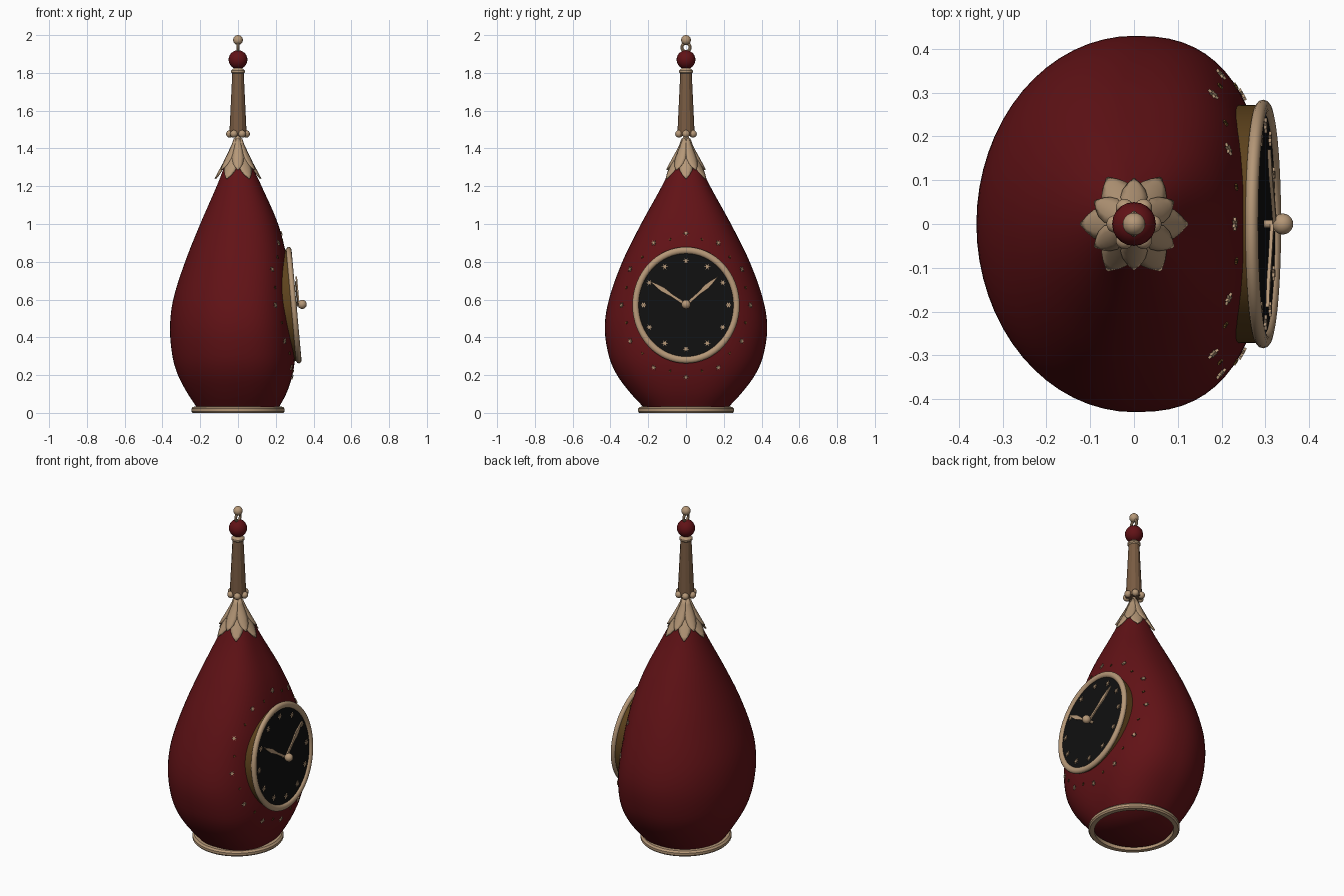
import bpy, bmesh, math
from mathutils import Matrix, Vector

cube = bpy.data.objects.get("Cube")
if cube:
    bpy.data.objects.remove(cube, do_unlink=True)
TAU = math.tau


def material(name, rgb):
    m = bpy.data.materials.new(name)
    m.use_nodes = True
    m.diffuse_color = (*rgb, 1)
    bsdf = m.node_tree.nodes["Principled BSDF"]
    bsdf.inputs["Base Color"].default_value = (*rgb, 1)
    bsdf.inputs["Roughness"].default_value = 0.6
    return m


RED = material("deep red", (0.12, 0.006, 0.008))
CREAM = material("cream gold", (0.46, 0.31, 0.185))
BROWN = material("brown", (0.19, 0.105, 0.055))
BRONZE = material("dark bronze", (0.11, 0.055, 0.012))
BLACK = material("black", (0.005, 0.005, 0.005))


def finish(name, bm, mat, matrix=Matrix(), smooth=40):
    bmesh.ops.recalc_face_normals(bm, faces=bm.faces)
    me = bpy.data.meshes.new(name)
    bm.to_mesh(me)
    bm.free()
    me.transform(matrix)
    me.materials.append(mat)
    ob = bpy.data.objects.new(name, me)
    bpy.context.collection.objects.link(ob)
    bpy.ops.object.select_all(action='DESELECT')
    ob.select_set(True)
    bpy.context.view_layer.objects.active = ob
    bpy.ops.object.shade_smooth_by_angle(angle=math.radians(smooth))
    return ob


def loft(bm, rings, closed=False, caps=True):
    """Join equal rings of points with quads."""
    loops = [[bm.verts.new(p) for p in r] for r in rings]
    pairs = list(zip(loops, loops[1:])) + ([(loops[-1], loops[0])] if closed else [])
    for a, b in pairs:
        for i in range(len(a)):
            j = (i + 1) % len(a)
            bm.faces.new((a[i], a[j], b[j], b[i]))
    if caps and not closed:
        bm.faces.new(loops[0][::-1])
        bm.faces.new(loops[-1])


def lathe(name, profile, mat, sides=32, sx=1, sy=1, matrix=Matrix(), closed=False, smooth=40):
    bm = bmesh.new()
    loft(bm, [[(r * sx * math.cos(TAU * i / sides), r * sy * math.sin(TAU * i / sides), z)
               for i in range(sides)] for r, z in profile], closed)
    return finish(name, bm, mat, matrix, smooth)


def ball(name, pos, r, mat):
    bm = bmesh.new()
    bmesh.ops.create_uvsphere(bm, u_segments=20, v_segments=12, radius=r)
    return finish(name, bm, mat, Matrix.Translation(pos))


def plate(name, points, depth, mat, matrix):
    bm = bmesh.new()
    loft(bm, [[(x, y, 0) for x, y in points], [(x, y, depth) for x, y in points]])
    return finish(name, bm, mat, matrix, 20)


# Body: height, side half width, back depth, front depth
PROFILE = [(0.01, .205, .205, .205), (0.1, .29, .265, .255), (0.2, .365, .318, .288),
           (0.3, .408, .347, .302), (0.45, .43, .36, .297), (0.6, .408, .343, .283),
           (0.8, .337, .28, .262), (1.0, .238, .2, .212), (1.2, .128, .113, .125),
           (1.32, .07, .065, .068), (1.42, .02, .02, .02)]


def section(z):
    """Smoothly interpolated half widths of the body at height z."""
    k = max(i for i in range(len(PROFILE) - 1) if PROFILE[i][0] <= z or i == 0)
    a, b = PROFILE[k], PROFILE[k + 1]
    p, n = PROFILE[max(k - 1, 0)], PROFILE[min(k + 2, len(PROFILE) - 1)]
    h = b[0] - a[0]
    t = (z - a[0]) / h
    out = []
    for c in (1, 2, 3):
        m0 = (b[c] - p[c]) / (b[0] - p[0]) * h
        m1 = (n[c] - a[c]) / (n[0] - a[0]) * h
        out.append((2*t**3 - 3*t*t + 1) * a[c] + (t**3 - 2*t*t + t) * m0
                   + (3*t*t - 2*t**3) * b[c] + (t**3 - t*t) * m1)
    return out


def front_x(y, z):
    side, _, front = section(z)
    return front * max(0, 1 - abs(y / side) ** 2.5) ** 0.4


def body_ring(z, sides=64):
    side, back, front = section(z)
    ring = []
    for i in range(sides):
        c, s = math.cos(TAU * i / sides), math.sin(TAU * i / sides)
        e = 0.8 if c > 0 else 1.0
        ring.append(((front if c > 0 else -back) * abs(c) ** e,
                     math.copysign(side * abs(s) ** e, s), z))
    return ring


bm = bmesh.new()
loft(bm, [body_ring(0.01 + 1.41 * i / 56) for i in range(57)])
finish("body", bm, RED, smooth=60)

# Base ring
lathe("base_ring", [(.215, 0), (.24, 0), (.247, .008), (.247, .022), (.238, .032), (.215, .034)],
      CREAM, 48, 1, 1.03, closed=True)

# Dial, tilted to follow the body; local x = side, y = up, z = outward
TILT = 0.09
c, s = math.cos(TILT), math.sin(TILT)
DIAL = Matrix(((0, -s, c, .29), (1, 0, 0, 0), (0, c, s, .57), (0, 0, 0, 1)))
lathe("dial_housing", [(.272, -.07), (.272, .004)], BRONZE, 64, 1, 1.09, DIAL)
lathe("dial_face", [(.258, 0), (.256, .008)], BLACK, 64, 1, 1.1, DIAL)
lathe("dial_rim", [(.267 + .017 * math.cos(TAU * i / 12), .005 + .015 * math.sin(TAU * i / 12))
                   for i in range(12)], CREAM, 64, 1, 1.09, DIAL, closed=True)


def star(r):
    return [(r * (1 if i % 2 == 0 else .4) * math.cos(TAU * i / 12),
             r * (1 if i % 2 == 0 else .4) * math.sin(TAU * i / 12)) for i in range(12)]


def on_body(y, z):
    """Frame lying on the front of the body."""
    d = 0.004
    n = Vector((1, -(front_x(y + d, z) - front_x(y - d, z)) / (2 * d),
                -(front_x(y, z + d) - front_x(y, z - d)) / (2 * d))).normalized()
    return Matrix.Translation((front_x(y, z), y, z)) @ n.to_track_quat('Z', 'Y').to_matrix().to_4x4()


# Star markers on the dial and around it, with dark studs between
for i in range(12):
    a = TAU * i / 12
    plate("hour_marker", star(.017), .006, CREAM,
          DIAL @ Matrix.Translation((.225 * math.sin(a), .235 * math.cos(a), .008)))
    plate("body_star", star(.015), .006, CREAM,
          on_body(.34 * math.sin(a), .57 + .38 * math.cos(a)))
    b = a + TAU / 24
    plate("body_stud", star(.008), .005, BRONZE,
          on_body(.325 * math.sin(b), .57 + .36 * math.cos(b)))

# Hands and centre knob
HAND = [(-.008, 0), (.008, 0), (.007, .4), (.013, .65), (.008, .82), (0, 1),
        (-.008, .82), (-.013, .65), (-.007, .4)]
for name, tip, lift in (("hour_hand", (-.19, .125), .022), ("minute_hand", (.17, .15), .028)):
    turn = Matrix.Rotation(-math.atan2(*tip), 4, 'Z')
    length = math.hypot(*tip)
    plate(name, [(x, y * length) for x, y in HAND], .008, CREAM,
          DIAL @ Matrix.Translation((0, 0, lift)) @ turn)
lathe("hand_axle", [(.009, 0), (.009, .05)], CREAM, 12, matrix=DIAL)
ball("hand_knob", DIAL @ Vector((0, 0, .05)), .024, CREAM)

# Crown of leaves: radius, height, half width
LEAF = [(.015, 1.452, .008), (.03, 1.41, .02), (.055, 1.36, .032), (.077, 1.32, .038),
        (.096, 1.285, .032), (.108, 1.262, .02), (.12, 1.24, .002)]


def leaf(name, angle, scale, lift):
    bm = bmesh.new()
    rows = []
    for r, z, w in LEAF:
        r, z = r * scale + lift, 1.452 + (z - 1.452) * scale
        rows.append([bm.verts.new((r - .25 * abs(u) * w, u * w * scale, z - .1 * abs(u) * w))
                     for u in (-1, -.5, 0, .5, 1)])
    for p, q in zip(rows, rows[1:]):
        for i in range(4):
            bm.faces.new((p[i], p[i + 1], q[i + 1], q[i]))
    ob = finish(name, bm, CREAM, Matrix.Rotation(angle, 4, 'Z'), 50)
    mod = ob.modifiers.new("thickness", 'SOLIDIFY')
    mod.thickness, mod.offset = .008, 0


for i in range(6):
    leaf("outer_leaf", TAU * i / 6, 1, 0)
    leaf("inner_leaf", TAU * (i + .5) / 6, .78, .008)
lathe("neck", [(.045, 1.385), (.032, 1.42), (.022, 1.45), (.014, 1.46), (.014, 1.48)], CREAM, 20)

# Handle with beaded foot and collar
lathe("handle", [(.046, 1.465), (.045, 1.49), (.03, 1.805)], BROWN, 12, smooth=20)
for i in range(6):
    a = TAU * i / 6
    ball("foot_bead", (.043 * math.cos(a), .043 * math.sin(a), 1.477), .02, CREAM)
lathe("collar", [(.028, 1.795), (.036, 1.803), (.036, 1.812), (.022, 1.825)], CREAM, 20)

# Red ball, small loop and tip
ball("red_ball", (0, 0, 1.87), .05, RED)
bm = bmesh.new()
loft(bm, [[((.008 * math.cos(TAU * j / 8)), (.022 + .008 * math.sin(TAU * j / 8)) * math.cos(TAU * i / 20),
            1.935 + (.022 + .008 * math.sin(TAU * j / 8)) * math.sin(TAU * i / 20))
           for j in range(8)] for i in range(20)], closed=True)
finish("top_loop", bm, CREAM)
ball("tip_ball", (0, 0, 1.974), .026, CREAM)
